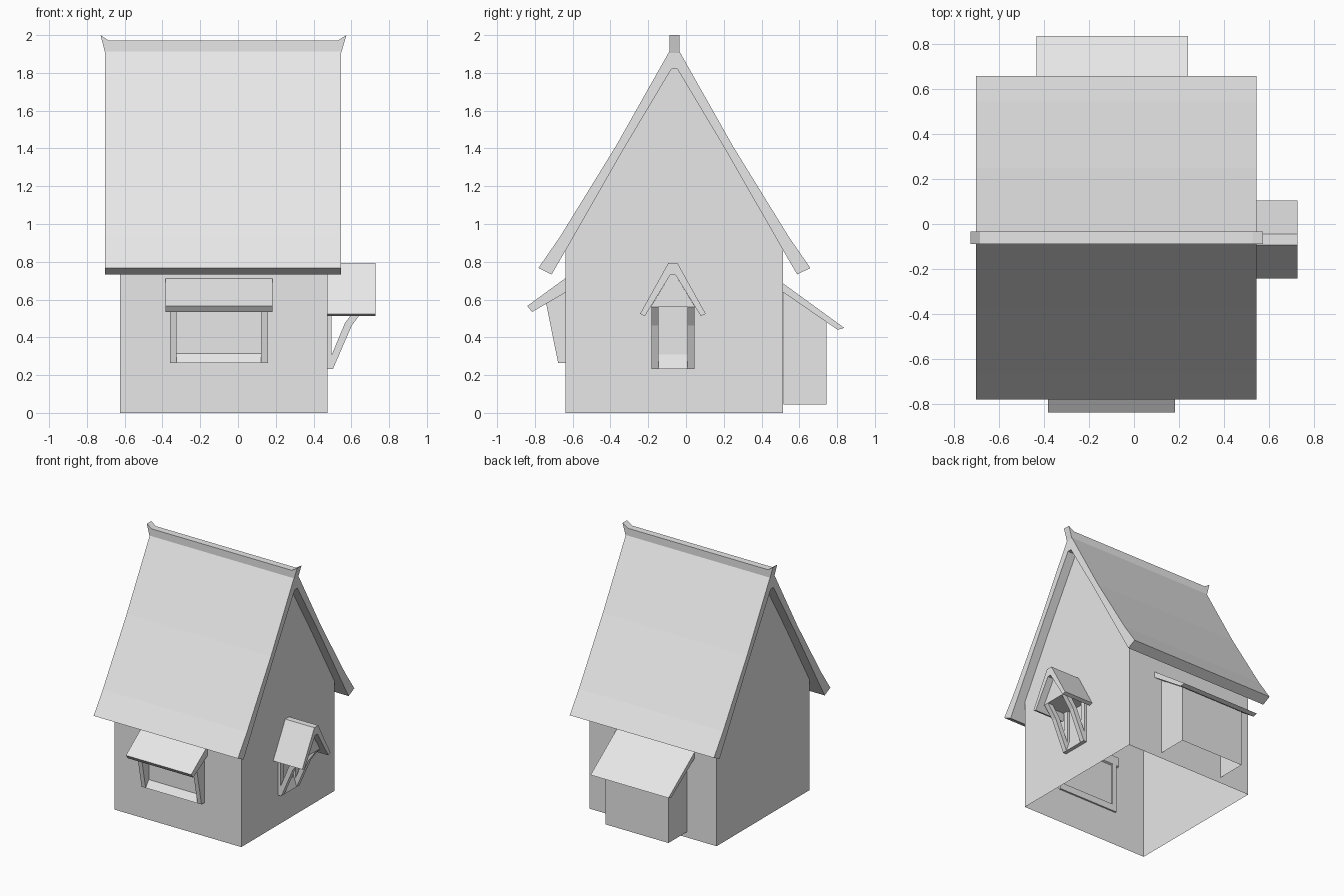
import bpy, bmesh

if "Cube" in bpy.data.objects:
    bpy.data.objects.remove(bpy.data.objects["Cube"])

grey = bpy.data.materials.new("plain_grey")
grey.diffuse_color = (0.8, 0.8, 0.8, 1)
grey.use_nodes = True
grey.node_tree.nodes["Principled BSDF"].inputs["Base Color"].default_value = grey.diffuse_color


def prism(name, profile, axis, a, b, skip=()):
    """Extrude a 2D profile along an axis; skip lists profile edges left open.
    Profile is (y, z) for axis x and (x, z) for axis y."""
    bm = bmesh.new()
    place = (lambda p, t: (t, p[0], p[1])) if axis == "x" else (lambda p, t: (p[0], t, p[1]))
    lo = [bm.verts.new(place(p, a)) for p in profile]
    hi = [bm.verts.new(place(p, b)) for p in profile]
    n = len(profile)
    bm.faces.new(lo)
    bm.faces.new(hi[::-1])
    sides = [bm.faces.new((lo[i], hi[i], hi[(i + 1) % n], lo[(i + 1) % n])) for i in range(n)]
    bmesh.ops.recalc_face_normals(bm, faces=bm.faces)
    bmesh.ops.delete(bm, geom=[sides[i] for i in skip], context="FACES_ONLY")
    me = bpy.data.meshes.new(name)
    bm.to_mesh(me)
    bm.free()
    me.materials.append(grey)
    ob = bpy.data.objects.new(name, me)
    bpy.context.collection.objects.link(ob)
    return ob


def mirrored(half, centre):
    """Close a half profile of (offset, z) points about a centre line."""
    return [(centre + o, z) for o, z in half] + [(centre - o, z) for o, z in reversed(half)]


# Main house: shell open underneath, gables following the roof
CY = -0.0615
inner = [(0.576, 0.86), (0.275, 1.386), (0.016, 1.82)]
prism("house_walls", mirrored([(0.576, 0.0)] + inner, CY), "x", -0.625, 0.475,
      skip=(1, 2, 3, 4, 5, 7))

# Main roof: thick bent chevron
outer = [(0.026, 1.915), (0.311, 1.41), (0.607, 0.93), (0.72, 0.767), (0.65, 0.733)]
right = outer + inner
prism("main_roof", [(CY + o, z) for o, z in right] + [(CY - o, z) for o, z in reversed(right)],
      "x", -0.703, 0.546)

# Ridge beam with upturned ends
prism("ridge_beam", [(-0.703, 1.905), (-0.728, 2.0), (-0.685, 1.971), (0.528, 1.971),
                     (0.574, 2.0), (0.546, 1.905)], "y", CY - 0.027, CY + 0.027)

# Front window: awning, side wedges, sloping sill
prism("front_awning", [(-0.625, 0.714), (-0.64, 0.712), (-0.84, 0.566), (-0.815, 0.534),
                       (-0.625, 0.645)], "x", -0.383, 0.183)
for side, x in (("left", -0.361), ("right", 0.123)):
    prism("front_window_side_" + side, [(-0.625, 0.264), (-0.677, 0.264), (-0.741, 0.582),
                                        (-0.625, 0.65)], "x", x, x + 0.035)
prism("front_window_sill", [(-0.625, 0.264), (-0.677, 0.264), (-0.636, 0.316), (-0.625, 0.316)],
      "x", -0.326, 0.123)

# Right window: little gabled roof, gable block, curved braces, sloping sill
WY = -0.0695
cap = [(0.024, 0.794), (0.174, 0.524), (0.148, 0.513), (0.014, 0.73)]
prism("side_window_roof", [(WY + o, z) for o, z in cap] + [(WY - o, z) for o, z in reversed(cap)],
      "x", 0.47, 0.727)
prism("side_window_gable", mirrored([(0.118, 0.56), (0.014, 0.73)], WY), "x", 0.47, 0.675)
for side, y in (("front", -0.183), ("back", 0.007)):
    prism("side_window_brace_" + side,
          [(0.47, 0.233), (0.503, 0.233), (0.602, 0.462), (0.675, 0.56), (0.628, 0.56),
           (0.566, 0.475), (0.495, 0.305), (0.495, 0.56), (0.47, 0.56)], "y", y, y + 0.037)
prism("side_window_sill", [(0.47, 0.233), (0.503, 0.233), (0.48, 0.308), (0.47, 0.308)],
      "y", -0.146, 0.007)

# Back lean-to: box open underneath, with a sloping roof
prism("lean_to_walls", [(0.515, 0.045), (0.745, 0.045), (0.745, 0.485), (0.515, 0.645)],
      "x", -0.37, 0.176, skip=(0, 3))
prism("lean_to_roof", [(0.505, 0.692), (0.838, 0.45), (0.803, 0.44), (0.505, 0.645)],
      "x", -0.435, 0.24)
